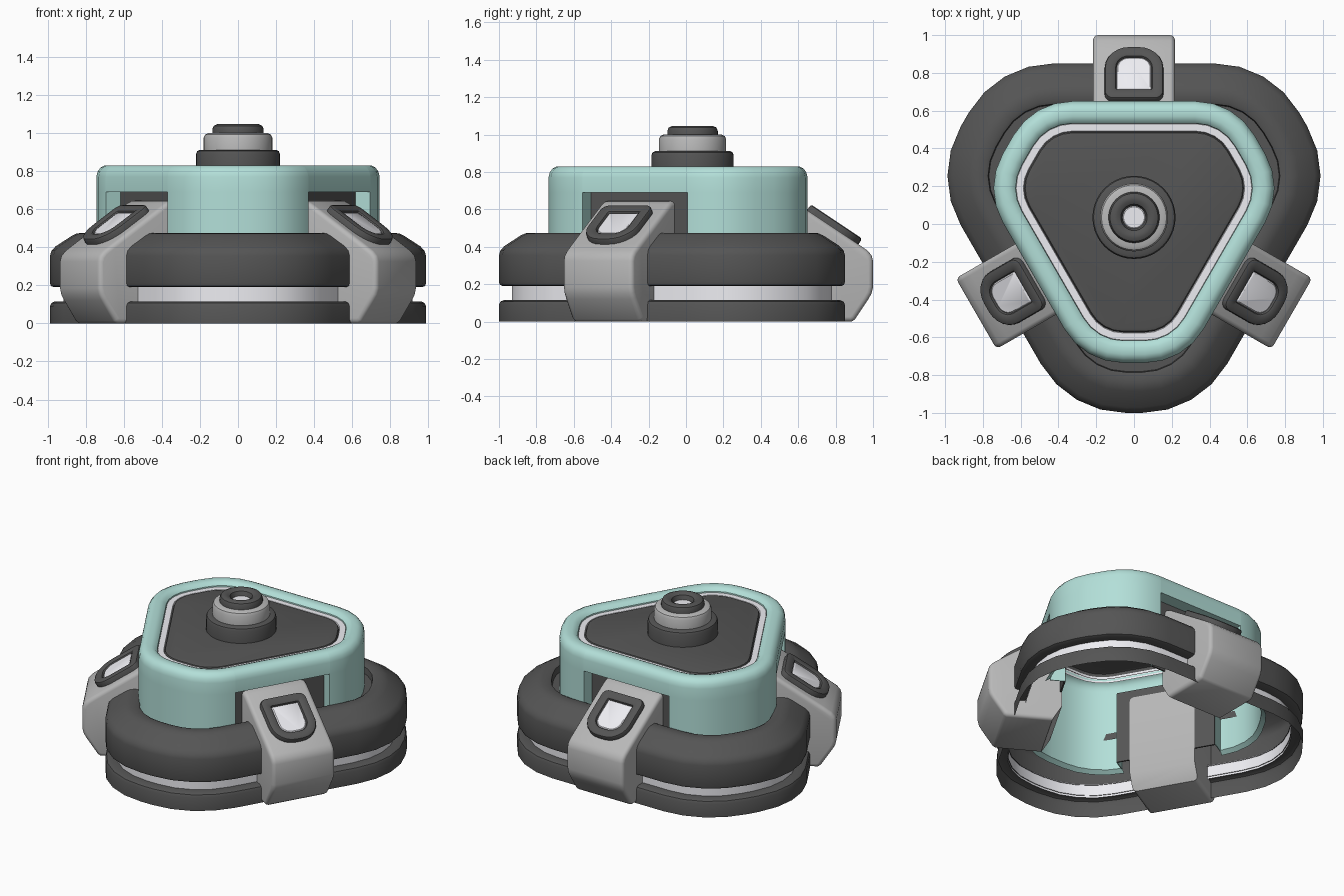
import bpy, bmesh
from math import sin, cos, pi, radians, sqrt
from mathutils import Matrix, Vector

if "Cube" in bpy.data.objects:
    bpy.data.objects.remove(bpy.data.objects["Cube"])

CENTRE = Matrix.Translation((0, 0.035, 0))


def material(name, rgb):
    m = bpy.data.materials.new(name)
    m.diffuse_color = (*rgb, 1)
    m.use_nodes = True
    m.node_tree.nodes["Principled BSDF"].inputs["Base Color"].default_value = m.diffuse_color
    return m


DARK = material("dark", (0.09, 0.09, 0.09))
TEAL = material("teal", (0.45, 0.74, 0.69))
WHITE = material("white", (0.85, 0.85, 0.89))
GREY = material("light_grey", (0.48, 0.48, 0.48))


def finish(name, bm, mat, matrix, angle=35):
    me = bpy.data.meshes.new(name)
    bm.to_mesh(me)
    bm.free()
    me.transform(matrix)
    me.shade_smooth()
    me.set_sharp_from_angle(angle=radians(angle))
    me.materials.append(mat)
    ob = bpy.data.objects.new(name, me)
    bpy.context.collection.objects.link(ob)
    return ob


# ---- outlines: each returns a function giving the loop at a given inset
ARC = 4
SIDE = 2 + 2 * (ARC + 1)          # points per third of the triangle


def triangle(a, b, r, gap):
    """Blunt rounded triangle: side distance a, corner distance b, fillet r."""
    b2 = b - r
    w = (a - r - 0.5 * b2) / (sqrt(3) / 2)

    def loop(o):
        pts = []
        for k in range(3):
            phi = pi / 2 + k * 2 * pi / 3
            n, t = Vector((cos(phi), sin(phi))), Vector((-sin(phi), cos(phi)))
            pts += [n * (a - o) - t * gap, n * (a - o) + t * gap]
            for half, sign in ((0, -1), (1, 1)):
                ax = phi + pi / 3
                c = Vector((cos(ax), sin(ax))) * b2 + Vector((-sin(ax), cos(ax))) * w * sign
                for i in range(ARC + 1):
                    q = phi + pi / 3 * (half + i / ARC)
                    pts.append(c + Vector((cos(q), sin(q))) * (r - o))
        return pts
    return loop


def circle(r):
    return lambda o: [Vector((cos(i * pi / 20), sin(i * pi / 20))) * (r - o) for i in range(40)]


def d_shape(w, v, big, small):
    def loop(o):
        pts = []
        for k, (sx, sy) in enumerate(((1, 1), (-1, 1), (-1, -1), (1, -1))):
            rad = max((big if sy > 0 else small) - o, 0.008)
            c = Vector((sx * (w - o - rad), sy * (v - o - rad)))
            for i in range(7):
                q = (k + i / 6) * pi / 2
                pts.append(c + Vector((cos(q), sin(q))) * rad)
        return pts
    return loop


def loft(name, outline, profile, mat, matrix=CENTRE, cap=False, skip=lambda j: False):
    """Skin an outline through (inset, z) steps; skip(j) opens the side gaps on row j."""
    bm = bmesh.new()
    rows = [[bm.verts.new((p.x, p.y, z)) for p in outline(o)] for o, z in profile]
    for j in range(len(rows) - 1):
        n = len(rows[j])
        for i in range(n):
            if skip(j) and i % SIDE == 0:
                continue
            k = (i + 1) % n
            bm.faces.new((rows[j][i], rows[j][k], rows[j + 1][k], rows[j + 1][i]))
    if cap:
        bm.faces.new(rows[-1])
    return finish(name, bm, mat, matrix)


def box(name, lo, hi, mat, matrix):
    bm = bmesh.new()
    bmesh.ops.create_cube(bm, size=1)
    for v in bm.verts:
        v.co = [lo[i] + (v.co[i] + 0.5) * (hi[i] - lo[i]) for i in range(3)]
    return finish(name, bm, mat, matrix)


# ---- base rings, opened where the clamps sit
base = triangle(0.815, 1.035, 0.52, 0.19)
loft("lower_ring", base, [(0, 0), (0, 0.09), (0.008, 0.107), (0.025, 0.115), (0.075, 0.115)],
     DARK, skip=lambda j: True)
loft("light_band", base, [(0.07, 0.10), (0.07, 0.20)], WHITE, skip=lambda j: True)
loft("upper_ring", base, [(0.075, 0.19), (0.02, 0.19), (0.005, 0.197), (0, 0.212), (0, 0.355),
                          (0.008, 0.382), (0.03, 0.405), (0.115, 0.46), (0.14, 0.472),
                          (0.165, 0.475), (0.20, 0.475), (0.215, 0.468), (0.22, 0.42)],
     DARK, skip=lambda j: True)

# ---- teal housing with three side notches, reaching down inside the ring
NOTCH = 0.325
body = triangle(0.615, 0.77, 0.36, NOTCH)
loft("housing", body, [(-0.03, 0.19), (0, 0.21), (0, 0.69), (0, 0.77), (0.006, 0.797), (0.022, 0.819),
                       (0.045, 0.83), (0.08, 0.83), (0.102, 0.823), (0.117, 0.807), (0.12, 0.78)],
     TEAL, skip=lambda j: j < 2)
loft("groove_floor", body, [(-0.06, 0.425), (0, 0.425)], DARK, skip=lambda j: True)
loft("white_trim", body, [(0.115, 0.77), (0.12, 0.80), (0.158, 0.80), (0.166, 0.77)], WHITE)
loft("top_panel", body, [(0.161, 0.77), (0.162, 0.79), (0.168, 0.803), (0.185, 0.808)], DARK, cap=True)

# ---- knob
loft("knob_base", circle(0.22), [(0, 0.80), (0, 0.89), (0.006, 0.905), (0.02, 0.912), (0.06, 0.912)], DARK)
loft("knob_collar", circle(0.18), [(0, 0.905), (0, 0.975), (0.008, 0.992), (0.025, 1.0), (0.07, 1.0)], GREY)
loft("knob_tip", circle(0.135), [(0, 0.99), (0, 1.02), (0.008, 1.038), (0.025, 1.046), (0.045, 1.046),
                                 (0.065, 1.034), (0.075, 1.005)], DARK)
loft("knob_lens", circle(0.065), [(0, 1.0), (0.01, 1.008)], WHITE, cap=True)

# ---- clamps: side profile as (distance from centre, z)
SKIN = [(0.50, 0.645), (0.535, 0.643), (0.565, 0.628), (0.885, 0.415), (0.935, 0.38), (0.957, 0.355),
        (0.965, 0.325), (0.965, 0.185), (0.957, 0.15), (0.94, 0.12), (0.868, 0.012), (0.85, 0), (0.56, 0)]
INNER = [(0.50, 0.10)]


def clamp(name, matrix, half=0.216):
    bm = bmesh.new()
    left, right = [[bm.verts.new((s, y, z)) for y, z in SKIN + INNER] for s in (-half, half)]
    bm.faces.new(left)
    bm.faces.new(right[::-1])
    n = len(left)
    for i in range(n):
        k = (i + 1) % n
        bm.faces.new((left[k], left[i], right[i], right[k]))
    edges = [bm.edges.get((row[i], row[i + 1])) for row in (left, right) for i in range(len(SKIN) - 1)]
    bmesh.ops.recalc_face_normals(bm, faces=bm.faces)
    bmesh.ops.bevel(bm, geom=edges, offset=0.025, segments=3, profile=0.5, affect='EDGES')
    finish(name, bm, GREY, matrix)


slope = Vector((0, 0.832, -0.555))
normal = Vector((0, 0.555, 0.832))
tilt = Matrix((Vector((1, 0, 0)), slope, normal)).transposed().to_4x4()
on_slope = Matrix.Translation((0, 0.75, 0.505)) @ tilt
buckle = d_shape(0.155, 0.165, 0.13, 0.045)

for k, side in enumerate(("back", "left", "right")):
    turn = CENTRE @ Matrix.Rotation(k * 2 * pi / 3, 4, 'Z')
    seat = Matrix.Translation((0, -0.027 if k else 0, 0)) @ turn
    clamp(side + "_clamp", seat)
    # D-shaped buckle and its pale inlay
    loft(side + "_buckle", buckle, [(0, -0.01), (0, 0.024), (0.004, 0.032), (0.012, 0.036), (0.048, 0.036),
                                    (0.058, 0.03), (0.062, 0.02), (0.064, 0.0)], DARK, seat @ on_slope)
    loft(side + "_inlay", buckle, [(0.06, 0.0), (0.064, 0.02), (0.07, 0.025)], WHITE,
         seat @ on_slope, cap=True)
    # notch lining
    box(side + "_notch_back", (-NOTCH, 0.515, 0.2), (NOTCH, 0.525, 0.695), DARK, turn)
    box(side + "_notch_roof", (-NOTCH, 0.52, 0.69), (NOTCH, 0.612, 0.70), TEAL, turn)
    for s, tag in ((-NOTCH - 0.005, "a"), (NOTCH, "b")):
        box(f"{side}_notch_cheek_{tag}", (s, 0.52, 0.2), (s + 0.005, 0.612, 0.695), TEAL, turn)
